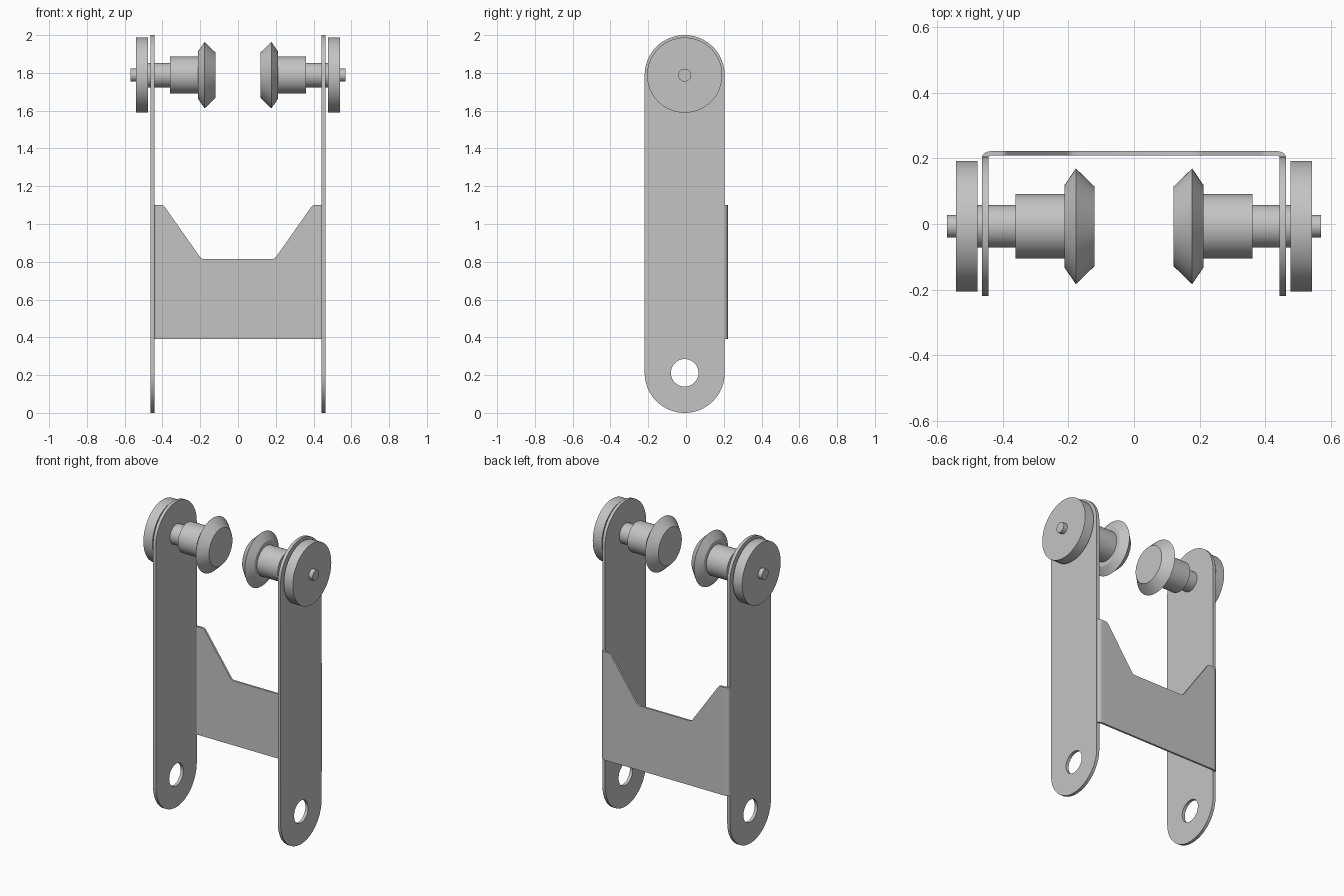
import bpy, bmesh, math
from mathutils import Matrix

if "Cube" in bpy.data.objects:
    bpy.data.objects.remove(bpy.data.objects["Cube"])

AXIS_Y, R_ARM, Z_LOW, Z_PIN = -0.007, 0.212, 0.212, 1.788

steel = bpy.data.materials.new("light_grey_metal")
steel.diffuse_color = (0.55, 0.55, 0.55, 1)
steel.use_nodes = True
steel.node_tree.nodes["Principled BSDF"].inputs["Base Color"].default_value = steel.diffuse_color


def finish(name, bm, angle=30):
    bmesh.ops.remove_doubles(bm, verts=bm.verts, dist=1e-5)
    bmesh.ops.recalc_face_normals(bm, faces=bm.faces)
    me = bpy.data.meshes.new(name)
    bm.to_mesh(me)
    bm.free()
    me.materials.append(steel)
    ob = bpy.data.objects.new(name, me)
    bpy.context.collection.objects.link(ob)
    bpy.ops.object.select_all(action='DESELECT')
    bpy.context.view_layer.objects.active = ob
    ob.select_set(True)
    bpy.ops.object.shade_smooth_by_angle(angle=math.radians(angle))
    return ob


def arc(cy, cz, r, a0, a1, n):
    return [(cy + r * math.cos(a0 + (a1 - a0) * i / n),
             cz + r * math.sin(a0 + (a1 - a0) * i / n)) for i in range(n + 1)]


def lathe(name, profile, side, segs=64):
    """Turned part around the pin axis; profile holds (x, radius)."""
    bm = bmesh.new()
    rings = [[bm.verts.new((side * x, AXIS_Y + r * math.cos(2 * math.pi * i / segs),
                            Z_PIN + r * math.sin(2 * math.pi * i / segs)))
              for i in range(segs)] for x, r in profile]
    for a, b in zip(rings, rings[1:]):
        for i in range(segs):
            j = (i + 1) % segs
            bm.faces.new((a[i], a[j], b[j], b[i]))
    bm.faces.new(rings[0])
    bm.faces.new(rings[-1])
    return finish(name, bm)


def arm(name, x_mid, thick):
    """Round-ended flat bar with a hole near the foot."""
    cu = bpy.data.curves.new(name + "_outline", 'CURVE')
    cu.dimensions, cu.fill_mode, cu.extrude = '2D', 'BOTH', thick / 2
    outline = (arc(AXIS_Y, Z_PIN, R_ARM, 0, math.pi, 32)
               + arc(AXIS_Y, Z_LOW, R_ARM, math.pi, 2 * math.pi, 32))
    hole = arc(AXIS_Y, Z_LOW, 0.073, 0, 2 * math.pi, 40)[:-1]
    for pts in (outline, hole):
        sp = cu.splines.new('POLY')
        sp.points.add(len(pts) - 1)
        for p, (y, z) in zip(sp.points, pts):
            p.co = (y, z, 0, 1)
        sp.use_cyclic_u = True
    tmp = bpy.data.objects.new(name + "_outline", cu)
    bpy.context.collection.objects.link(tmp)
    bpy.context.view_layer.update()
    me = bpy.data.meshes.new_from_object(
        tmp.evaluated_get(bpy.context.evaluated_depsgraph_get()))
    bm = bmesh.new()
    bm.from_mesh(me)
    bpy.data.objects.remove(tmp)
    bpy.data.meshes.remove(me)
    # stand the outline up in the y-z plane
    bm.transform(Matrix(((0, 0, 1, x_mid), (1, 0, 0, 0), (0, 1, 0, 0), (0, 0, 0, 1))))
    return finish(name, bm)


# Arms and the turned pin parts on each side
for side, label in ((-1, "left"), (1, "right")):
    arm(label + "_arm", side * 0.452, 0.02)
    lathe(label + "_wheel", [(0.4755, 0.199), (0.541, 0.199)], side)
    lathe(label + "_axle_end", [(0.53, 0.034), (0.569, 0.034)], side)
    lathe(label + "_pin", [(0.12, 0.121), (0.177, 0.176), (0.211, 0.126),
                           (0.211, 0.098), (0.361, 0.098), (0.361, 0.065),
                           (0.48, 0.065)], side)

# Cross plate: a thin strip with bent ends and a notched top edge
Z_BOTTOM, Z_TOP = 0.392, 1.10
half = []  # (outer x, outer y, inner x, inner y, top z) from the arm inwards
for i in range(9):
    a = math.pi / 2 * i / 8
    half.append((0.43 + 0.032 * math.cos(a), 0.204 + 0.018 * math.sin(a),
                 0.43 + 0.012 * math.cos(a), 0.203 + 0.006 * math.sin(a), Z_TOP))
for x, z in ((0.403, 1.10), (0.394, 1.097), (0.386, 1.088),
             (0.203, 0.828), (0.194, 0.818), (0.182, 0.814)):
    half.append((x, 0.222, x, 0.209, z))
columns = half + [(-a, b, -c, d, z) for a, b, c, d, z in reversed(half)]
bm = bmesh.new()
sections = [[bm.verts.new(p) for p in ((ox, oy, Z_BOTTOM), (ox, oy, z),
                                       (ix, iy, z), (ix, iy, Z_BOTTOM))]
            for ox, oy, ix, iy, z in columns]
for s, t in zip(sections, sections[1:]):
    for i in range(4):
        j = (i + 1) % 4
        bm.faces.new((s[i], s[j], t[j], t[i]))
bm.faces.new(sections[0])
bm.faces.new(sections[-1])
finish("cross_plate", bm)
